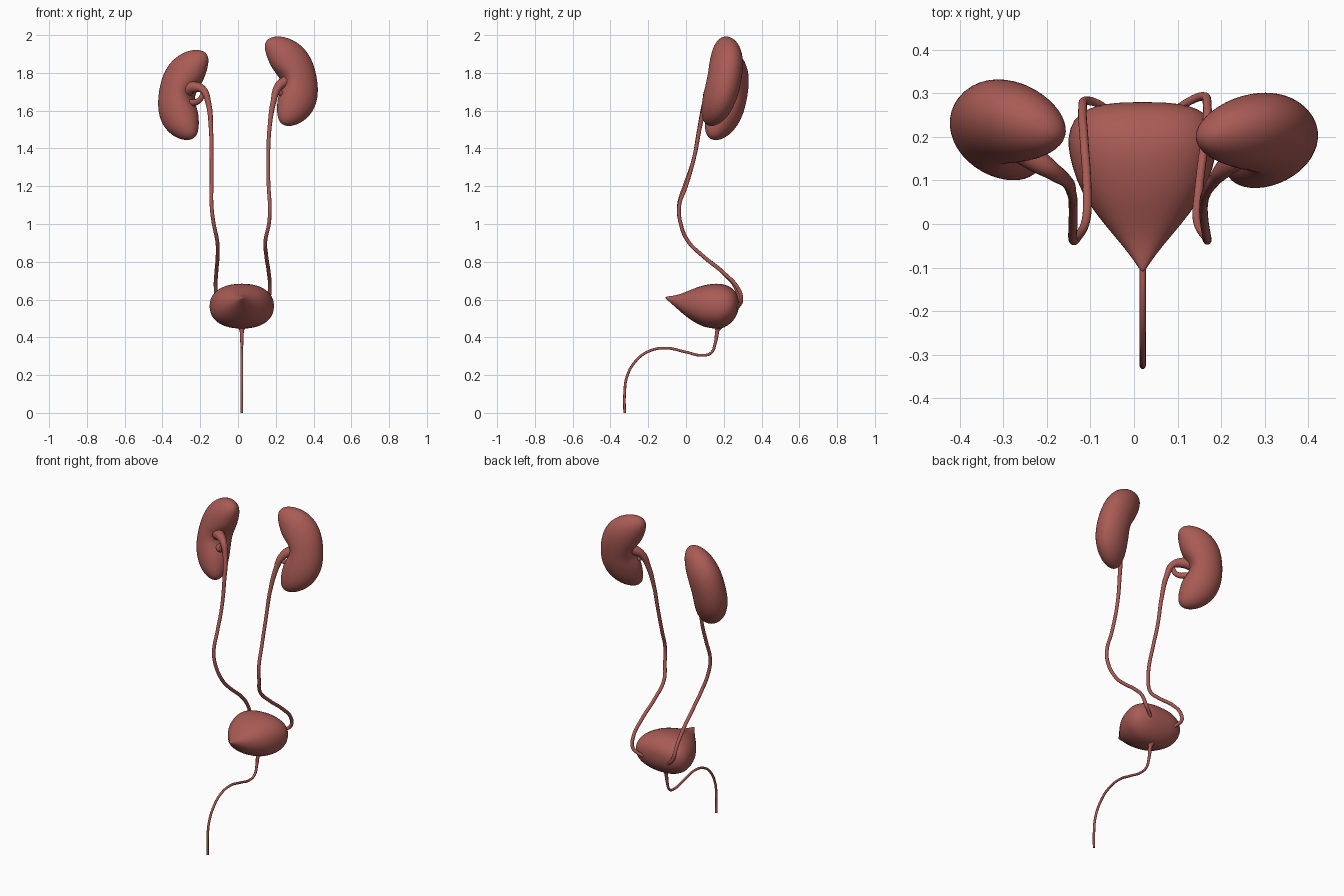
import bpy
import bmesh
import math
from mathutils import Vector

cube = bpy.data.objects.get("Cube")
if cube:
    bpy.data.objects.remove(cube)

# Single tissue colour
tissue = bpy.data.materials.new("tissue_red")
tissue.use_nodes = True
tissue.diffuse_color = (0.40, 0.105, 0.09, 1)
tissue.node_tree.nodes["Principled BSDF"].inputs["Base Color"].default_value = tissue.diffuse_color


def add_mesh(name, mesh):
    mesh.materials.clear()
    mesh.materials.append(tissue)
    mesh.polygons.foreach_set("use_smooth", [True] * len(mesh.polygons))
    obj = bpy.data.objects.new(name, mesh)
    bpy.context.collection.objects.link(obj)
    return obj


def loft(name, rings):
    """Skin closed rings of points, filling both ends."""
    bm = bmesh.new()
    loops = [[bm.verts.new(p) for p in ring] for ring in rings]
    for a, b in zip(loops, loops[1:]):
        for i in range(len(a)):
            j = (i + 1) % len(a)
            bm.faces.new((a[i], a[j], b[j], b[i]))
    bm.faces.new(loops[0])
    bm.faces.new(loops[-1])
    bmesh.ops.recalc_face_normals(bm, faces=bm.faces)
    mesh = bpy.data.meshes.new(name)
    bm.to_mesh(mesh)
    bm.free()
    return add_mesh(name, mesh)


def tube(name, points):
    """Smooth tapered tube through (x, y, z, radius) points."""
    curve = bpy.data.curves.new(name, 'CURVE')
    curve.dimensions = '3D'
    curve.bevel_depth = 1
    curve.bevel_resolution = 4
    curve.resolution_u = 8
    curve.use_fill_caps = True
    spline = curve.splines.new('BEZIER')
    spline.bezier_points.add(len(points) - 1)
    for bp, (x, y, z, r) in zip(spline.bezier_points, points):
        bp.co = (x, y, z)
        bp.radius = r
        bp.handle_left_type = bp.handle_right_type = 'AUTO'
    helper = bpy.data.objects.new(name + "_path", curve)
    bpy.context.collection.objects.link(helper)
    bpy.context.view_layer.update()
    mesh = bpy.data.meshes.new_from_object(
        helper.evaluated_get(bpy.context.evaluated_depsgraph_get()))
    bpy.data.objects.remove(helper)
    return add_mesh(name, mesh)


def kidney(name, centre, axis, outward, half_length, depth):
    """Bean: bent, flattened ellipsoid with a notch on its inner edge."""
    centre, up = Vector(centre), Vector(axis).normalized()
    out = Vector(outward)
    out = (out - up * out.dot(up)).normalized()
    side = up.cross(out)
    rings = []
    for k in range(1, 40):
        t = -math.cos(math.pi * k / 40)
        plump = math.sqrt(1 - abs(t) ** 2.8)
        ring = []
        for i in range(40):
            a = math.tau * i / 40
            notch = 0.04 * math.exp(-(t / 0.25) ** 2) * max(0, -math.cos(a)) ** 2
            w = 0.035 - 0.075 * t * t + (0.112 + 0.03 * t * t) * plump * math.cos(a) + notch
            d = depth * plump * math.sin(a)
            ring.append(centre + up * half_length * t + out * w + side * d)
        rings.append(ring)
    return loft(name, rings)


# Kidneys
kidney("right_kidney", (-0.28, 0.21, 1.685), (0.15, 0.17, 1), (-0.88, 0.47, 0), 0.243, 0.094)
kidney("left_kidney", (0.275, 0.188, 1.76), (-0.19, 0.19, 1), (0.94, 0.34, 0), 0.243, 0.088)


def squarish(v):
    """Fuller than a sine, for plump cross sections."""
    return math.copysign(abs(v) ** 0.88, v)


# Bladder: y, centre z, half width, half height, from pointed front to round back
sections = [
    (-0.11, 0.61, 0.004, 0.004), (-0.09, 0.604, 0.016, 0.014),
    (-0.05, 0.588, 0.046, 0.034), (0, 0.575, 0.09, 0.066),
    (0.05, 0.569, 0.128, 0.094), (0.1, 0.565, 0.154, 0.114),
    (0.16, 0.565, 0.171, 0.122), (0.2, 0.565, 0.174, 0.118),
    (0.24, 0.57, 0.162, 0.096), (0.265, 0.575, 0.13, 0.066),
    (0.277, 0.577, 0.085, 0.037), (0.28, 0.577, 0.03, 0.012)]
bladder = loft("bladder", [
    [(0.02 + rx * squarish(math.cos(math.tau * i / 24)), y,
      cz + rz * squarish(math.sin(math.tau * i / 24)))
     for i in range(24)] for y, cz, rx, rz in sections])
smooth = bladder.modifiers.new("smooth", 'SUBSURF')
smooth.levels = smooth.render_levels = 1

# Ureters, widening into the hilum at the top
tube("right_ureter", [
    (-0.29, 0.205, 1.705, 0.045), (-0.235, 0.155, 1.725, 0.03), (-0.185, 0.12, 1.71, 0.02),
    (-0.157, 0.1, 1.64, 0.015),
    (-0.143, 0.07, 1.5, 0.011), (-0.14, 0.04, 1.34, 0.01), (-0.14, 0, 1.22, 0.01),
    (-0.14, -0.037, 1.1, 0.01), (-0.13, -0.03, 1.01, 0.01), (-0.11, 0.01, 0.91, 0.01),
    (-0.108, 0.09, 0.83, 0.01), (-0.115, 0.2, 0.74, 0.01), (-0.118, 0.265, 0.66, 0.01),
    (-0.11, 0.283, 0.6, 0.01), (-0.07, 0.268, 0.555, 0.009), (-0.05, 0.24, 0.53, 0.008)])
tube("left_ureter", [
    (0.29, 0.195, 1.755, 0.045), (0.245, 0.16, 1.75, 0.03), (0.21, 0.13, 1.72, 0.022),
    (0.188, 0.105, 1.65, 0.015),
    (0.168, 0.075, 1.52, 0.011), (0.16, 0.045, 1.36, 0.01), (0.162, 0, 1.2, 0.01),
    (0.168, -0.035, 1.1, 0.01), (0.165, -0.03, 1.01, 0.01), (0.145, 0.01, 0.91, 0.01),
    (0.15, 0.09, 0.83, 0.01), (0.163, 0.2, 0.74, 0.01), (0.168, 0.275, 0.66, 0.01),
    (0.158, 0.293, 0.6, 0.01), (0.12, 0.278, 0.565, 0.009), (0.08, 0.25, 0.54, 0.008)])

# Lower branches of the hilum
tube("right_hilum_branch", [(-0.18, 0.115, 1.7, 0.012), (-0.205, 0.125, 1.655, 0.015),
                            (-0.26, 0.18, 1.64, 0.02)])
tube("left_hilum_branch", [(0.205, 0.12, 1.71, 0.012), (0.23, 0.135, 1.69, 0.015),
                           (0.28, 0.18, 1.69, 0.02)])

# Urethra, with a funnel neck under the bladder
tube("urethra", [
    (0.02, 0.175, 0.47, 0.03), (0.02, 0.166, 0.435, 0.011), (0.02, 0.155, 0.37, 0.008),
    (0.02, 0.132, 0.317, 0.007), (0.02, 0.08, 0.305, 0.007), (0.02, 0, 0.322, 0.007),
    (0.02, -0.11, 0.343, 0.007), (0.02, -0.2, 0.325, 0.007), (0.02, -0.27, 0.27, 0.007),
    (0.02, -0.313, 0.19, 0.007), (0.02, -0.325, 0.1, 0.007), (0.02, -0.325, 0, 0.007)])
